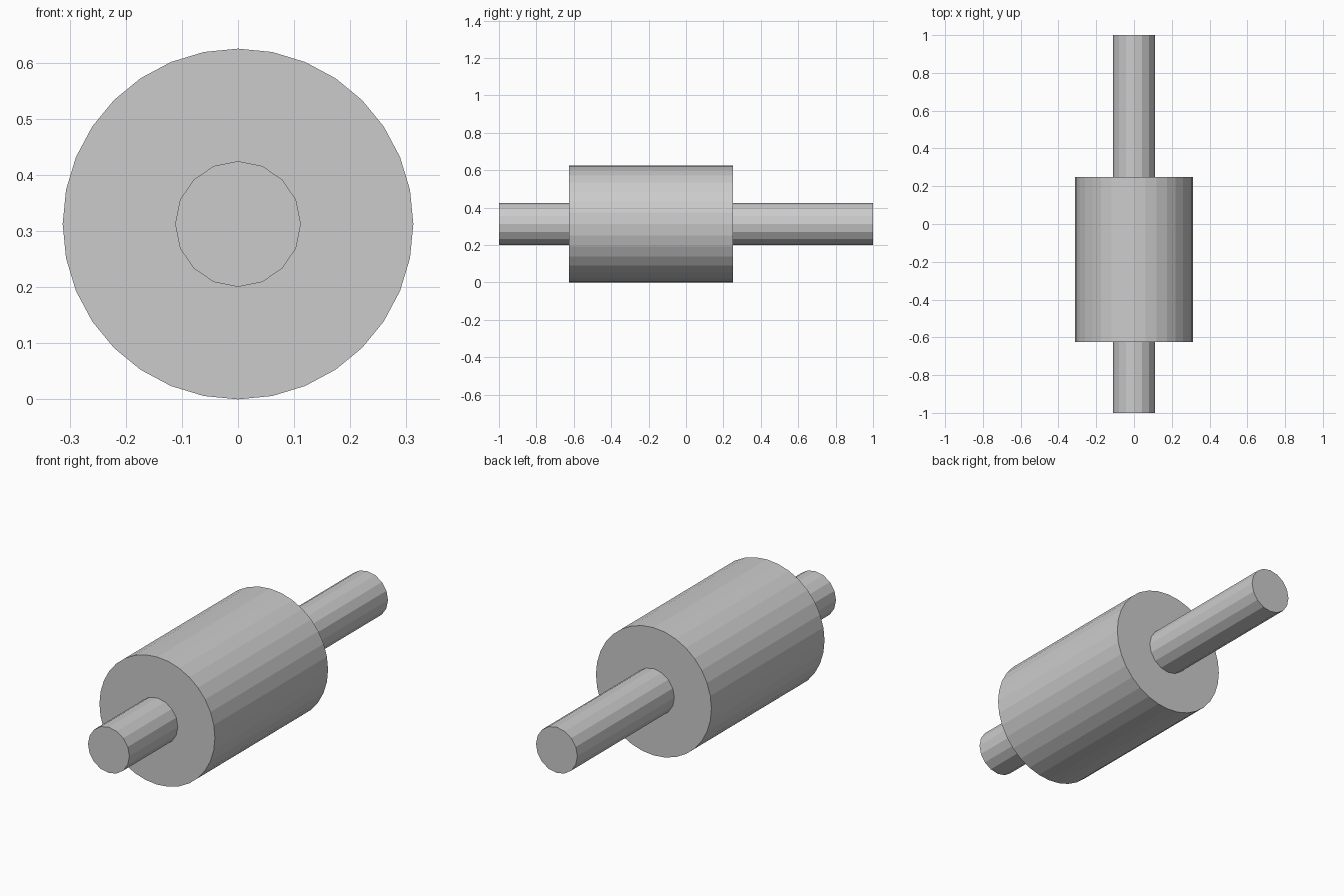
import bpy
from math import pi

if "Cube" in bpy.data.objects:
    bpy.data.objects.remove(bpy.data.objects["Cube"])

RADIUS = 0.3125  # roller radius, also the axis height


def cylinder_along_y(name, radius, y0, y1, sides):
    bpy.ops.mesh.primitive_cylinder_add(
        vertices=sides, radius=radius, depth=y1 - y0,
        location=(0, (y0 + y1) / 2, RADIUS), rotation=(pi / 2, 0, 0))
    obj = bpy.context.object
    obj.name = name
    bpy.ops.object.transform_apply(location=False, rotation=True, scale=True)
    return obj


# Thick roller body, set towards the front
cylinder_along_y("roller_body", RADIUS, -0.625, 0.25, 32)

# Thin shaft running through the full length
cylinder_along_y("shaft", 0.112, -1.0, 1.0, 16)
